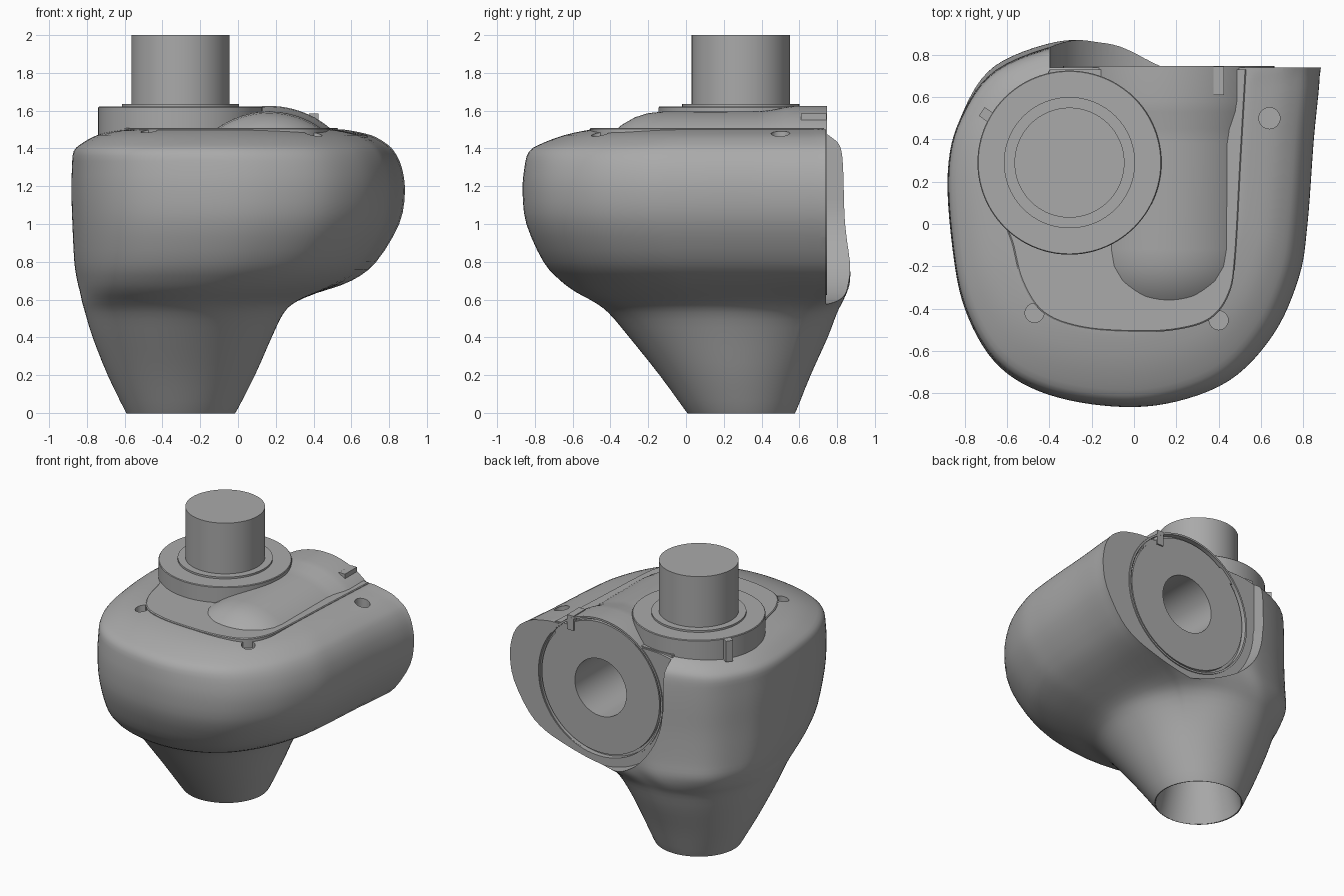
import bpy, bmesh, math
from mathutils import Vector, Matrix

if "Cube" in bpy.data.objects:
    bpy.data.objects.remove(bpy.data.objects["Cube"])

grey = bpy.data.materials.new("casting grey")
grey.diffuse_color = (0.40, 0.40, 0.40, 1)
grey.use_nodes = True
grey.node_tree.nodes["Principled BSDF"].inputs["Base Color"].default_value = grey.diffuse_color


def finish(bm, name, angle=35):
    bmesh.ops.recalc_face_normals(bm, faces=bm.faces)
    me = bpy.data.meshes.new(name)
    bm.to_mesh(me)
    bm.free()
    ob = bpy.data.objects.new(name, me)
    bpy.context.collection.objects.link(ob)
    me.materials.append(grey)
    smooth(ob, angle)
    return ob


def smooth(ob, angle=35):
    bpy.ops.object.select_all(action='DESELECT')
    bpy.context.view_layer.objects.active = ob
    ob.select_set(True)
    bpy.ops.object.shade_smooth_by_angle(angle=math.radians(angle))


def loft(rings, name, angle=35):
    bm = bmesh.new()
    vs = [[bm.verts.new(p) for p in r] for r in rings]
    n = len(rings[0])
    for a, b in zip(vs, vs[1:]):
        for i in range(n):
            bm.faces.new((a[i], a[(i + 1) % n], b[(i + 1) % n], b[i]))
    bm.faces.new(vs[0])
    bm.faces.new(vs[-1])
    return finish(bm, name, angle)


def lathe(profile, name, cx, c2, axis='Z', n=96, angle=30):
    # profile holds (radius, position along axis)
    rings = []
    for r, h in profile:
        ring = []
        for i in range(n):
            a = 2 * math.pi * i / n
            u, v = r * math.cos(a), r * math.sin(a)
            ring.append((cx + u, c2 + v, h) if axis == 'Z' else (cx + u, h, c2 + v))
        rings.append(ring)
    return loft(rings, name, angle)


def box(name, lo, hi, turn=0):
    bm = bmesh.new()
    lo, hi = Vector(lo), Vector(hi)
    bmesh.ops.create_cube(bm, size=1, matrix=Matrix.Translation((lo + hi) / 2)
                          @ Matrix.Rotation(turn, 4, 'Z') @ Matrix.Diagonal((hi - lo).to_4d()))
    return finish(bm, name)


def cut(ob, cutter):
    m = ob.modifiers.new("cut", 'BOOLEAN')
    m.operation, m.solver, m.object = 'DIFFERENCE', 'EXACT', cutter
    bpy.ops.object.select_all(action='DESELECT')
    bpy.context.view_layer.objects.active = ob
    bpy.ops.object.modifier_apply(modifier=m.name)
    bpy.data.objects.remove(cutter)


def spline(pts, k, closed=True):
    # Catmull-Rom through points of any dimension
    n, out = len(pts), []
    for i in range(n if closed else n - 1):
        ix = [(i + d) % n if closed else min(max(i + d, 0), n - 1) for d in (-1, 0, 1, 2)]
        p0, p1, p2, p3 = (Vector(pts[j]) for j in ix)
        for s in range(k):
            t = s / k
            out.append(p1 + (p2 - p0) * (t / 2) + (2 * p0 - 5 * p1 + 4 * p2 - p3) * (t * t / 2)
                       + (3 * p1 - p0 - 3 * p2 + p3) * (t ** 3 / 2))
    if not closed:
        out.append(Vector(pts[-1]))
    return out


SX, SY = -0.305, 0.29      # shaft axis
BX, BZ = 0.155, 1.125      # barrel axis

# housing: plan outline blended from a circle, sized by height
plan = spline([(.82, 0), (.78, -.25), (.66, -.52), (.45, -.74), (.15, -.85), (-.15, -.858),
               (-.45, -.79), (-.66, -.65), (-.8, -.4), (-.86, -.1), (-.88, .25), (-.82, .5),
               (-.65, .73), (-.3, .86), (0, .86), (.5, .86), (.87, .86), (.878, .7), (.85, .4)], 6)
# height, left, right, front, back, blend
levels = [(0, -.59, -.02, .01, .575, 0), (.015, -.60, -.005, -.005, .585, 0),
          (.2, -.69, .09, -.14, .66, 0), (.4, -.77, .18, -.30, .75, .05),
          (.53, -.81, .25, -.41, .80, .2), (.59, -.828, .33, -.49, .83, .5),
          (.64, -.838, .46, -.58, .85, .8), (.70, -.85, .60, -.66, .86, 1),
          (.80, -.865, .73, -.75, .86, 1), (1.0, -.875, .85, -.84, .86, 1),
          (1.17, -.88, .88, -.86, .86, 1), (1.3, -.877, .862, -.85, .855, 1),
          (1.385, -.868, .82, -.825, .845, 1), (1.43, -.82, .77, -.75, .83, 1),
          (1.47, -.745, .69, -.64, .79, 1), (1.495, -.65, .58, -.53, .76, 1),
          (1.5, -.60, .54, -.48, .745, 1)]
fine = spline(levels, 3, closed=False)
rings = []
for z, l, r, f, b, w in fine:
    ring = []
    for p in plan:
        d = Vector((p.x / .88, p.y / .86))
        d = d.normalized().lerp(d, w)
        ring.append(((l + r) / 2 + d.x * (r - l) / 2, (f + b) / 2 + d.y * (b - f) / 2, z))
    rings.append(ring)
housing = loft(rings, "housing")

# flat rear face around the barrel, barrel opening and lower bore
cut(housing, lathe([(.55, .74), (.55, 1.2)], "cutter", BX, BZ, 'Y'))
cut(housing, box("cutter", (BX, .74, .575), (1.3, 1.3, 1.9)))
cut(housing, box("cutter", (-.40, .74, BZ), (.5, 1.3, 1.9)))
cut(housing, lathe([(.49, .2), (.49, 1.2)], "cutter", BX, BZ, 'Y'))
cut(housing, lathe([(.284, -.02), (.20, .35)], "cutter", SX, SY))

# screw hole and the two pry slots in the top
cut(housing, lathe([(.05, 1.38), (.05, 1.7)], "cutter", .64, .5, n=32))
for x, y, turn in ((-.47, -.42, -.55), (.40, -.455, .65)):
    cut(housing, lathe([(.045, 1.44), (.045, 1.7)], "cutter", x, y, n=32))
smooth(housing)

# horizontal barrel: raised hump on top, grooved disc and bore at the rear
lathe([(.2, -.42), (.36, -.385), (.40, -.34), (.44, -.27), (.462, -.2), (.47, -.12), (.472, .38),
       (.478, .45), (.495, .53), (.50, .58), (.50, .747), (.487, .747), (.487, .71), (.468, .71),
       (.468, .735), (.205, .735), (.205, .25)], "barrel", BX + .01, BZ, 'Y')

# top cover plate
edge = spline([(.53, .73), (.505, .3), (.48, -.15), (.45, -.33), (.36, -.45), (.2, -.5), (0, -.51),
               (-.25, -.49), (-.43, -.42), (-.53, -.27), (-.58, -.08), (-.63, .02)], 6, closed=False)
edge += [Vector((-.60, .3)), Vector((-.40, .73))]
cx, cy = 0, .1


def grown(s, z):
    return [(cx + (p.x - cx) * s, cy + (p.y - cy) * s if p.y < .7 else p.y, z) for p in edge]


loft([grown(1, 1.42), grown(1, 1.503), grown(.99, 1.508)], "cover_plate")

# flange, thin collar and shaft
lathe([(.435, 1.38), (.435, 1.617), (.431, 1.622), (.31, 1.622), (.31, 1.635), (.262, 1.635)],
      "flange", SX, SY)
lathe([(.26, 1.6), (.26, 2.0)], "shaft", SX, SY)

# small locating ribs
box("flange_key", (-.725, .49, 1.47), (-.665, .54, 1.62), -.6)
box("cover_rib", (.375, .61, 1.48), (.425, .745, 1.585))
